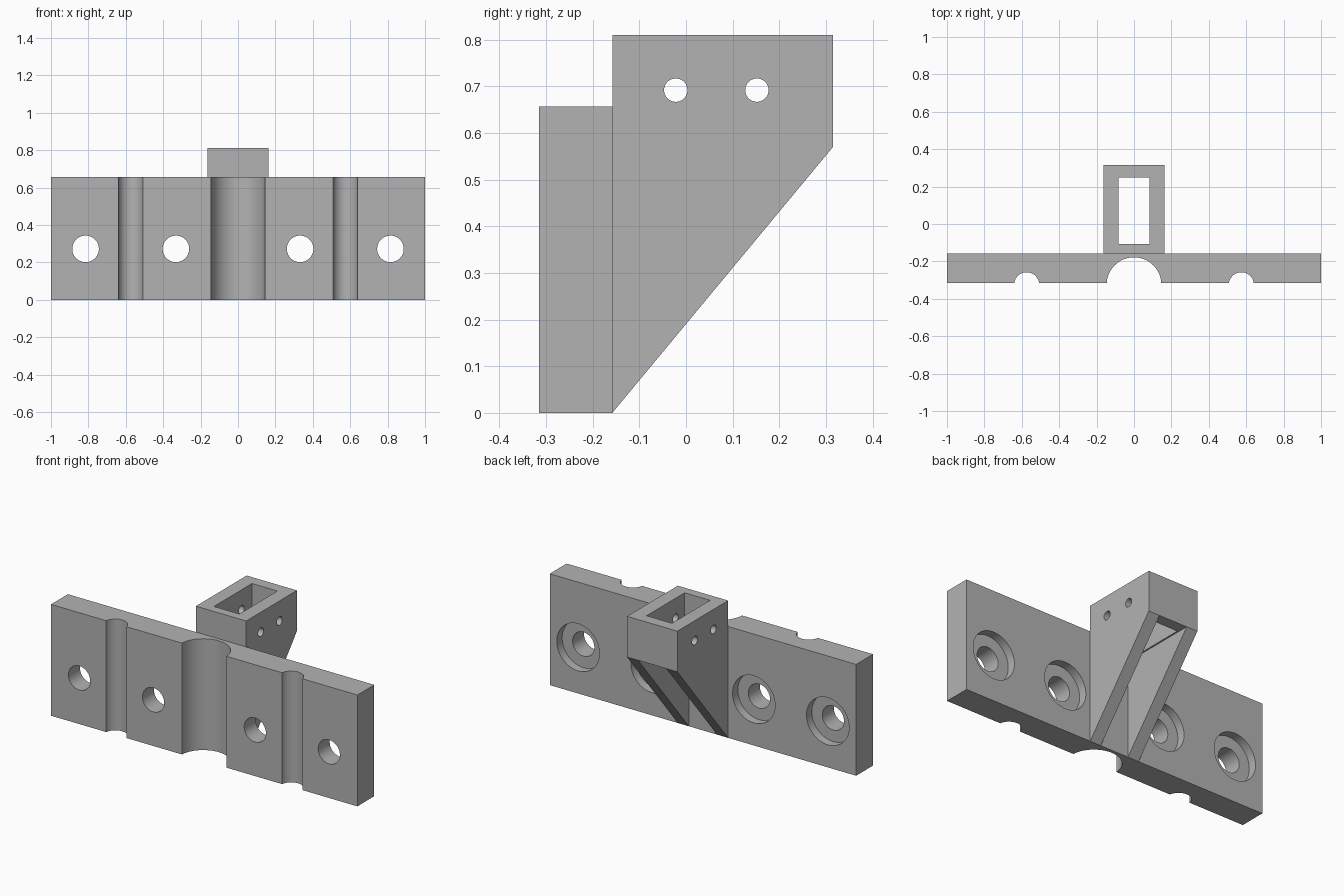
import bpy
import bmesh
import math
from mathutils import Matrix, Vector

cube = bpy.data.objects.get("Cube")
if cube:
    bpy.data.objects.remove(cube, do_unlink=True)

grey = bpy.data.materials.new("plain grey")
grey.use_nodes = True
grey.diffuse_color = (0.45, 0.45, 0.45, 1)
grey.node_tree.nodes["Principled BSDF"].inputs["Base Color"].default_value = grey.diffuse_color

FRONT, BACK, SEAM = -0.315, 0.315, -0.158
PLATE_TOP, TOP, POCKET_FLOOR = 0.657, 0.81, 0.57


def finish(name, bm):
    bmesh.ops.recalc_face_normals(bm, faces=bm.faces)
    mesh = bpy.data.meshes.new(name)
    bm.to_mesh(mesh)
    bm.free()
    mesh.materials.append(grey)
    obj = bpy.data.objects.new(name, mesh)
    bpy.context.collection.objects.link(obj)
    return obj


def box(name, low, high):
    low, high = Vector(low), Vector(high)
    bm = bmesh.new()
    bmesh.ops.create_cube(bm, size=1, matrix=Matrix.Translation((low + high) / 2)
                          @ Matrix.Diagonal((*(high - low), 1)))
    return finish(name, bm)


def rod(name, centre, radius, length, axis):
    turn = Vector((0, 0, 1)).rotation_difference(Vector(axis)).to_matrix().to_4x4()
    bm = bmesh.new()
    bmesh.ops.create_cone(bm, cap_ends=True, segments=64, radius1=radius, radius2=radius,
                          depth=length, matrix=Matrix.Translation(centre) @ turn)
    return finish(name, bm)


def prism(name, profile, half_width):
    # Extrude a side profile (y, z) across x
    bm = bmesh.new()
    face = bm.faces.new([bm.verts.new((-half_width, y, z)) for y, z in profile])
    new = bmesh.ops.extrude_face_region(bm, geom=[face])["geom"]
    bmesh.ops.translate(bm, vec=(2 * half_width, 0, 0),
                        verts=[v for v in new if isinstance(v, bmesh.types.BMVert)])
    return finish(name, bm)


def cut(obj, cutters):
    bpy.ops.object.select_all(action="DESELECT")
    bpy.context.view_layer.objects.active = obj
    obj.select_set(True)
    for cutter in cutters:
        mod = obj.modifiers.new("cut", "BOOLEAN")
        mod.operation, mod.solver, mod.object = "DIFFERENCE", "EXACT", cutter
        bpy.ops.object.modifier_apply(modifier=mod.name)
        bpy.data.objects.remove(cutter, do_unlink=True)
    bpy.ops.object.shade_smooth_by_angle(angle=math.radians(30))


# Mounting plate with vertical grooves and counterbored screw holes
plate = box("mounting_plate", (-1, FRONT, 0), (1, SEAM, PLATE_TOP))
cutters = [rod("centre_groove", (0, -0.324, 0.33), 0.146, 2, (0, 0, 1))]
for side in (-1, 1):
    cutters.append(rod("side_groove", (side * 0.574, -0.325, 0.33), 0.067, 2, (0, 0, 1)))
    for x in (0.332, 0.815):
        cutters.append(rod("screw_hole", (side * x, -0.2, 0.272), 0.071, 1, (0, 1, 0)))
        cutters.append(rod("counterbore", (side * x, SEAM, 0.272), 0.139, 0.1, (0, 1, 0)))
cut(plate, cutters)

# Bracket: open socket on top, carried by two sloping ribs
bracket = prism("socket_bracket", [(SEAM, 0), (BACK, POCKET_FLOOR), (BACK, TOP), (SEAM, TOP)], 0.164)
cutters = [
    box("rib_gap", (-0.092, -0.3, -0.1), (0.092, 0.5, POCKET_FLOOR)),
    box("socket_opening", (-0.083, -0.106, 0.5), (0.083, 0.249, 1)),
]
for y in (-0.022, 0.152):
    cutters.append(rod("pin_hole", (0, y, 0.692), 0.025, 1, (1, 0, 0)))
cut(bracket, cutters)
